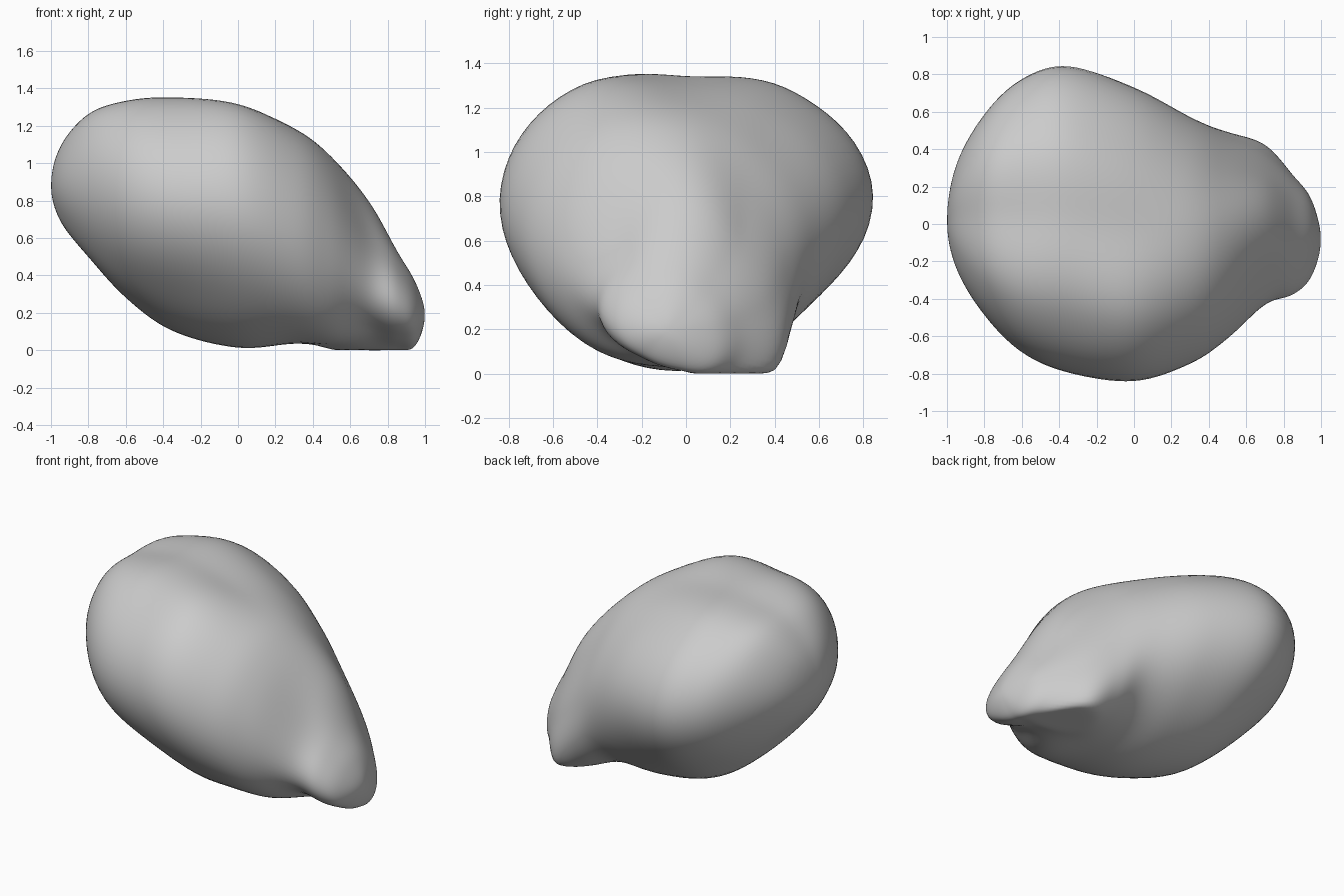
import bpy, bmesh, math

if "Cube" in bpy.data.objects:
    bpy.data.objects.remove(bpy.data.objects["Cube"])

# Cross-sections along x: x, centre y, centre z, then radii every 45 degrees
# (starting at +y, turning through up, -y, down)
POLE = [0] * 8
SECTIONS = [
    (-1.00, 0.02, 0.88, *POLE),
    (-0.95, 0.04, 0.88, .28, .25, .21, .25, .28, .22, .19, .22),
    (-0.80, 0.04, 0.86, .55, .49, .40, .49, .53, .44, .36, .44),
    (-0.60, 0.03, 0.82, .75, .62, .50, .64, .72, .60, .54, .60),
    (-0.35, 0.02, 0.80, .83, .66, .54, .69, .82, .70, .70, .71),
    (0.00, -.05, 0.78, .78, .585, .505, .685, .795, .74, .77, .765),
    (0.30, -.06, 0.64, .63, .54, .54, .64, .69, .65, .605, .66),
    (0.50, -.02, 0.50, .49, .45, .53, .58, .595, .54, .475, .60),
    (0.70, 0.00, 0.32, .385, .36, .48, .42, .43, .30, .31, .51),
    (0.85, -.02, 0.25, .265, .235, .28, .30, .36, .25, .235, .33),
    (0.95, -.05, 0.20, .17, .145, .16, .18, .23, .17, .165, .21),
    (1.00, -.08, 0.19, *POLE),
]
SEG, STEPS = 80, 8


def spline(a, b, c, d, t):
    return 0.5 * (2 * b + (c - a) * t + (2 * a - 5 * b + 4 * c - d) * t * t
                  + (3 * b - a - 3 * c + d) * t ** 3)


def mirrored(s):
    # phantom section past a pole, so that the ends are round
    return s[:3] + tuple(-r for r in s[3:])


def radius(radii, u):
    k = int(u)
    return spline(*(radii[(k + j) % 8] for j in (-1, 0, 1, 2)), u - k)


# Smooth body lofted through the sections, with its foot flattened on the floor
rows = [mirrored(SECTIONS[1])] + SECTIONS + [mirrored(SECTIONS[-2])]
bm = bmesh.new()
rings = []
for i in range(1, len(rows) - 2):
    for k in range(STEPS):
        if i == 1 and k == 0:
            continue
        x, cy, cz, *radii = [spline(*v, k / STEPS) for v in zip(*rows[i - 1:i + 3])]
        ring = []
        for j in range(SEG):
            a = 2 * math.pi * j / SEG
            r = radius(radii, 8 * j / SEG)
            z = max(0.0, cz + r * math.sin(a))
            ring.append(bm.verts.new((x, cy + r * math.cos(a), z)))
        rings.append(ring)
for p, q in zip(rings, rings[1:]):
    for j in range(SEG):
        n = (j + 1) % SEG
        bm.faces.new((p[j], p[n], q[n], q[j]))
for ring, s in ((rings[0], SECTIONS[0]), (rings[-1], SECTIONS[-1])):
    tip = bm.verts.new(s[:3])
    for j in range(SEG):
        bm.faces.new((ring[j], ring[(j + 1) % SEG], tip))
bmesh.ops.recalc_face_normals(bm, faces=bm.faces)
for f in bm.faces:
    f.smooth = True

mesh = bpy.data.meshes.new("pebble_body")
bm.to_mesh(mesh)
bm.free()
body = bpy.data.objects.new("pebble_body", mesh)
bpy.context.collection.objects.link(body)

# Relax small ripples
relax = body.modifiers.new("relax", 'SMOOTH')
relax.factor = 0.5
relax.iterations = 8
